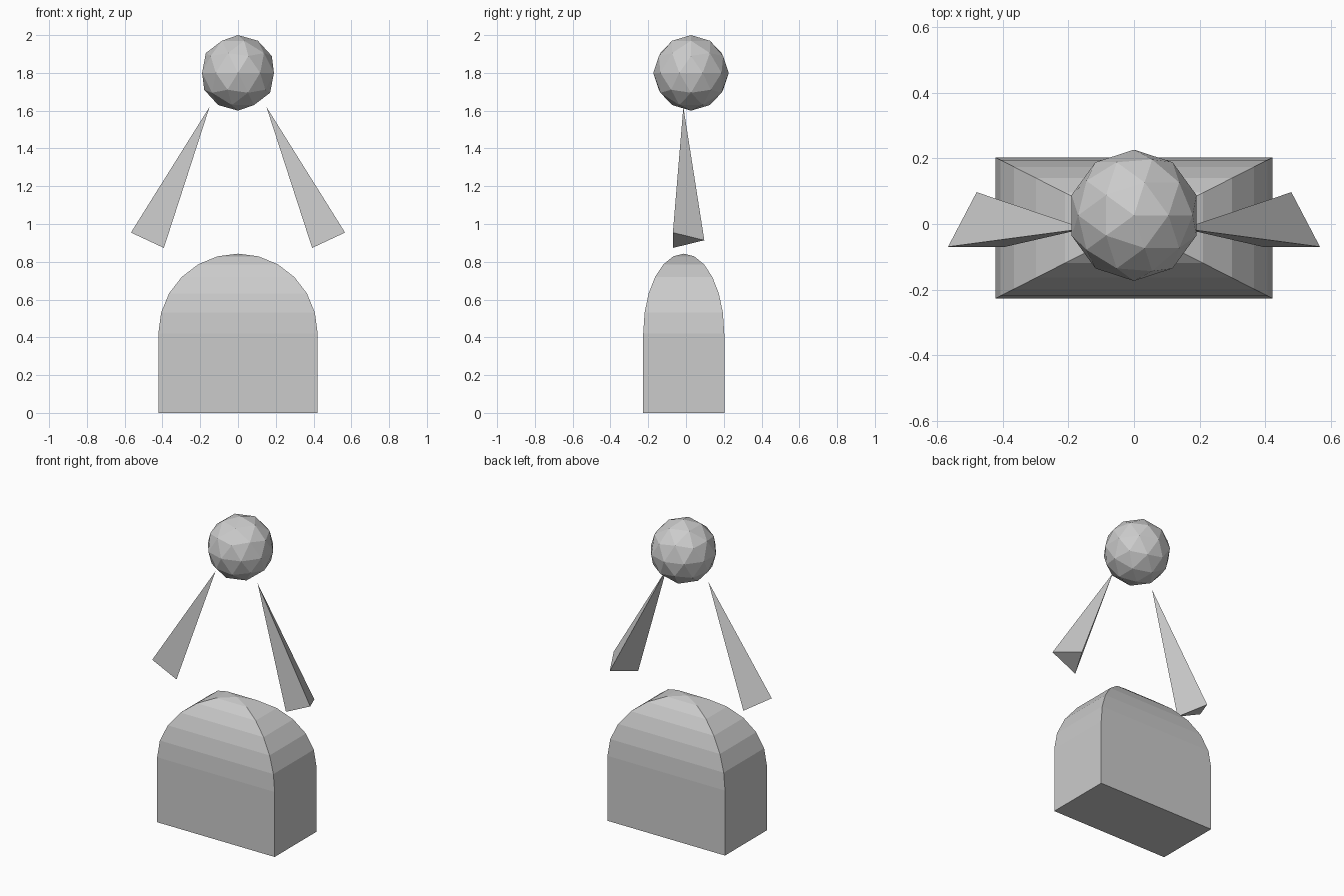
import bpy
import bmesh
from math import sin, cos, radians, pi

if "Cube" in bpy.data.objects:
    bpy.data.objects.remove(bpy.data.objects["Cube"])

HALF_X, HALF_Y, BODY_Y = 0.4215, 0.2145, -0.012
SPRING = 0.4215   # height where the vaulted top begins
STEPS = 6         # quarter-arc segments


def make_body():
    bm = bmesh.new()

    def ring(scale, z):
        return [bm.verts.new((sx * HALF_X * scale, BODY_Y + sy * HALF_Y * scale, z))
                for sx, sy in ((-1, -1), (1, -1), (1, 1), (-1, 1))]

    # Rectangular sections shrinking along a quarter arc, up to a point
    rings = [ring(1, 0)]
    for i in range(STEPS):
        a = i * pi / 2 / STEPS
        rings.append(ring(cos(a), SPRING + HALF_X * sin(a)))
    apex = bm.verts.new((0, BODY_Y, SPRING + HALF_X))
    bm.faces.new(rings[0][::-1])
    for low, high in zip(rings, rings[1:]):
        for k in range(4):
            n = (k + 1) % 4
            bm.faces.new((low[k], low[n], high[n], high[k]))
    for k in range(4):
        bm.faces.new((rings[-1][k], rings[-1][(k + 1) % 4], apex))
    mesh = bpy.data.meshes.new("body")
    bm.to_mesh(mesh)
    bm.free()
    body = bpy.data.objects.new("body", mesh)
    bpy.context.collection.objects.link(body)


# Body: box with a vaulted top
make_body()

# Head: faceted ball
bpy.ops.mesh.primitive_ico_sphere_add(subdivisions=2, radius=0.2,
                                      location=(0, 0.0265, 1.8))
bpy.context.object.name = "head"

# Arms: slim three-sided spikes leaning in towards the head
for name, side in (("left_arm", -1), ("right_arm", 1)):
    bpy.ops.mesh.primitive_cone_add(vertices=3, radius1=0.111, radius2=0, depth=0.779,
                                    location=(side * 0.315, -0.014, 1.267),
                                    rotation=(0, -side * radians(25), 0))
    bpy.context.object.name = name
